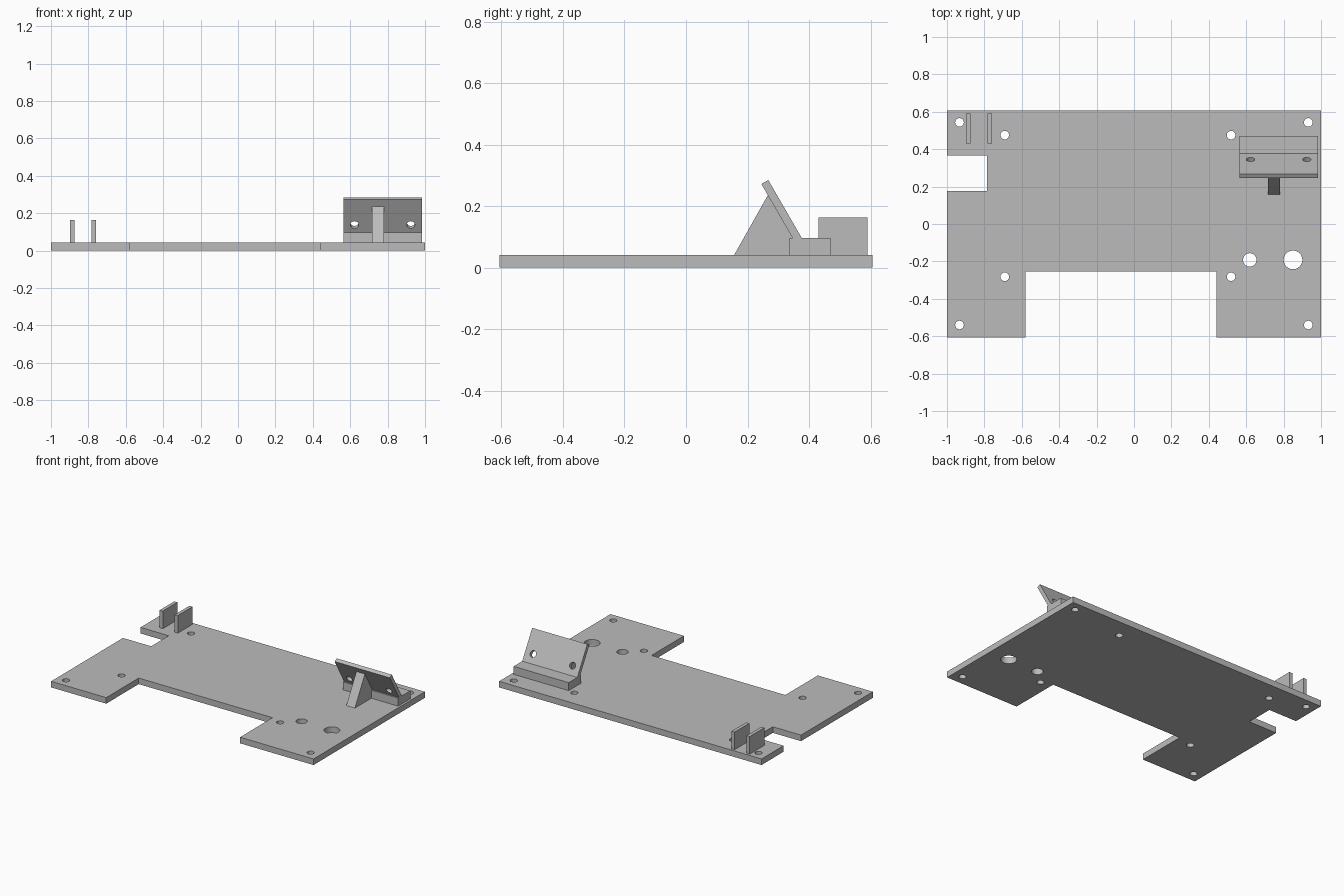
import bpy, bmesh
from math import radians, sin, cos
from mathutils import Matrix, Vector

if "Cube" in bpy.data.objects:
    bpy.data.objects.remove(bpy.data.objects["Cube"], do_unlink=True)

# Single material for the whole part
grey = bpy.data.materials.new("light_grey")
grey.use_nodes = True
COLOUR = (0.5, 0.5, 0.5, 1)
grey.diffuse_color = COLOUR
grey.node_tree.nodes["Principled BSDF"].inputs["Base Color"].default_value = COLOUR


def make_object(name, bm):
    bmesh.ops.recalc_face_normals(bm, faces=bm.faces)
    mesh = bpy.data.meshes.new(name)
    bm.to_mesh(mesh)
    bm.free()
    mesh.materials.append(grey)
    obj = bpy.data.objects.new(name, mesh)
    bpy.context.collection.objects.link(obj)
    return obj


def extrude(name, points, offset):
    """Extrude a closed outline along the offset vector."""
    bm = bmesh.new()
    face = bm.faces.new([bm.verts.new(p) for p in points])
    result = bmesh.ops.extrude_face_region(bm, geom=[face])
    verts = [g for g in result["geom"] if isinstance(g, bmesh.types.BMVert)]
    bmesh.ops.translate(bm, verts=verts, vec=offset)
    return make_object(name, bm)


def side_profile(name, x0, x1, yz):
    return extrude(name, [(x0, y, z) for y, z in yz], (x1 - x0, 0, 0))


def box(name, x0, x1, y0, y1, z0, z1):
    return side_profile(name, x0, x1, [(y0, z0), (y1, z0), (y1, z1), (y0, z1)])


def drill(obj, holes, tilt=0):
    """Cut round holes, each given as (centre, radius)."""
    bm = bmesh.new()
    for centre, radius in holes:
        matrix = Matrix.Translation(centre) @ Matrix.Rotation(tilt, 4, "X")
        bmesh.ops.create_cone(bm, cap_ends=True, segments=32, radius1=radius,
                              radius2=radius, depth=0.12, matrix=matrix)
    cutter = make_object("hole_cutter", bm)
    cutter.hide_render = True
    mod = obj.modifiers.new("holes", "BOOLEAN")
    mod.operation = "DIFFERENCE"
    mod.solver = "EXACT"
    mod.object = cutter
    bpy.ops.object.select_all(action="DESELECT")
    obj.select_set(True)
    bpy.context.view_layer.objects.active = obj
    bpy.ops.object.modifier_apply(modifier=mod.name)
    bpy.data.objects.remove(cutter, do_unlink=True)
    bpy.ops.object.shade_smooth_by_angle(angle=radians(30))


# Base plate with front and left notches
TOP, Y = 0.042, 0.606
outline = [(-1, -Y), (-0.58, -Y), (-0.58, -0.253), (0.44, -0.253), (0.44, -Y), (1, -Y),
           (1, Y), (-1, Y), (-1, 0.367), (-0.785, 0.367), (-0.785, 0.176), (-1, 0.176)]
base = extrude("base_plate", [(x, y, 0) for x, y in outline], (0, 0, TOP))

# Mounting holes: outer corners, inner four, and two cable holes
holes = [((x, y, 0.02), 0.023) for x in (-0.933, 0.932) for y in (-0.54, 0.543)]
holes += [((x, y, 0.02), 0.023) for x in (-0.691, 0.519) for y in (-0.282, 0.475)]
holes += [((0.619, -0.192, 0.02), 0.036), ((0.85, -0.192, 0.02), 0.05)]
drill(base, holes)

# Pair of upright tabs at the back right corner
for side, x in (("outer", -0.899), ("inner", -0.784)):
    box(side + "_tab", x, x + 0.024, 0.431, 0.59, TOP - 0.005, 0.163)

# Bracket foot
X0, X1 = 0.565, 0.985
box("bracket_foot", X0, X1, 0.336, 0.47, TOP - 0.005, 0.097)

# Leaning bracket plate, sloping down into the foot
down = Vector((cos(radians(60)), -sin(radians(60))))
thick = Vector((sin(radians(60)), cos(radians(60)))) * 0.026
front_top = Vector((0.245, 0.272))
front_low = front_top + down * 0.235
plate = side_profile("leaning_plate", X0, X1,
                     [front_top, front_low, front_low + thick, front_top + thick])
middle = front_top + down * 0.155 + thick / 2
drill(plate, [((x, middle.x, middle.y), 0.022) for x in (0.623, 0.924)],
      tilt=radians(-60))

# Triangular rib supporting the plate from the front
apex = front_top + down * 0.042
side_profile("support_rib", 0.716, 0.781,
             [(0.157, TOP), apex, front_low, (front_low.x, TOP)])
